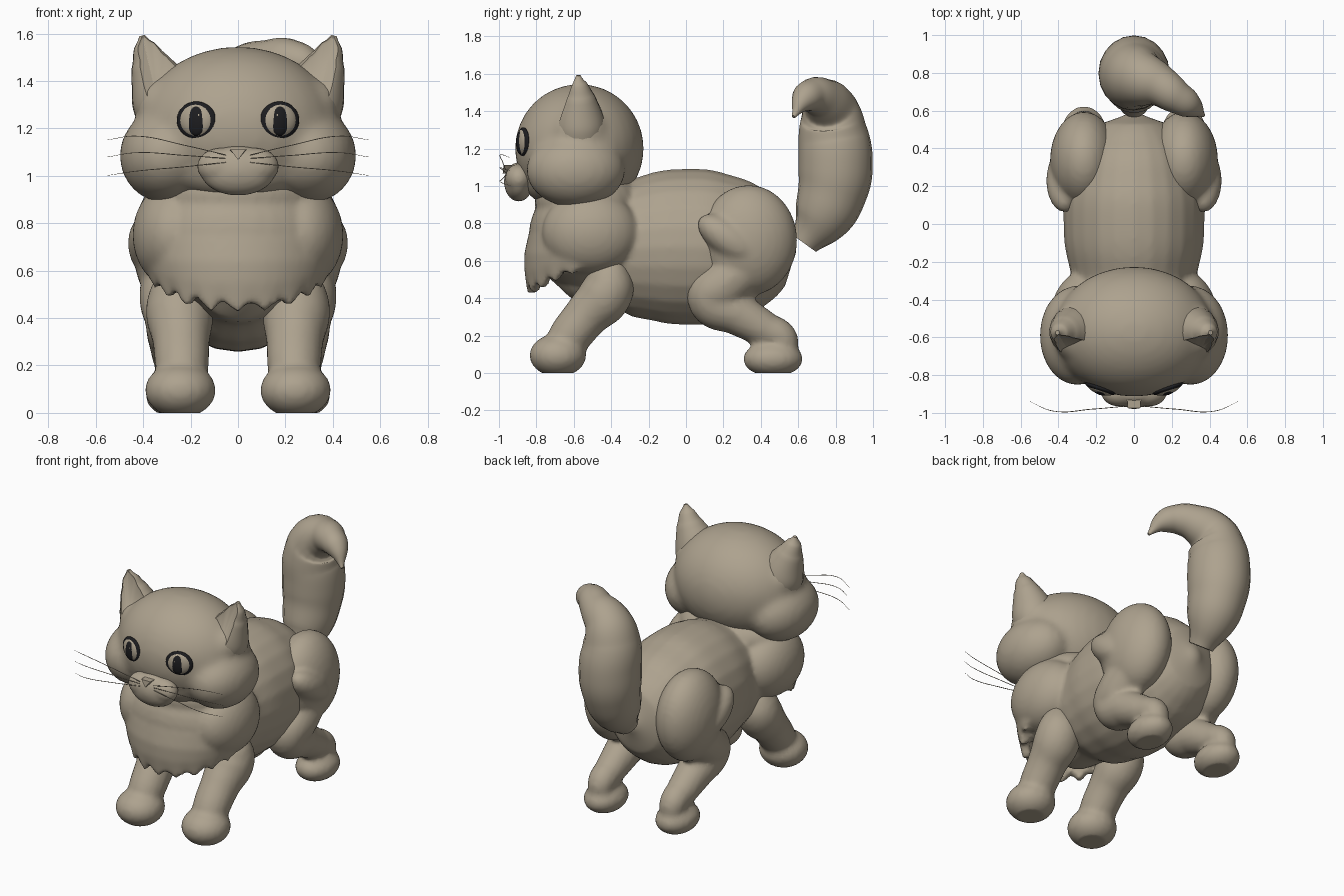
import bpy, bmesh, math
from mathutils import Vector, Euler
from mathutils.bvhtree import BVHTree

if "Cube" in bpy.data.objects:
    bpy.data.objects.remove(bpy.data.objects["Cube"])


def material(name, rgb):
    m = bpy.data.materials.new(name)
    m.diffuse_color = (*rgb, 1)
    m.use_nodes = True
    m.node_tree.nodes["Principled BSDF"].inputs["Base Color"].default_value = m.diffuse_color
    return m


FUR = material("taupe fur", (0.42, 0.362, 0.273))
DARK = material("dark eye", (0.012, 0.012, 0.014))


def finish(name, mesh, mat=FUR, mirror=False, angle=50):
    for p in mesh.polygons:
        p.use_smooth = True
    mesh.set_sharp_from_angle(angle=math.radians(angle))
    mesh.materials.clear()
    mesh.materials.append(mat)
    ob = bpy.data.objects.new(name, mesh)
    bpy.context.collection.objects.link(ob)
    if mirror:
        ob.modifiers.new("Mirror", 'MIRROR').use_mirror_merge = False
    return ob


def baked(ob):
    """Evaluated mesh of a temporary object, which is then removed."""
    dg = bpy.context.evaluated_depsgraph_get()
    mesh = bpy.data.meshes.new_from_object(ob.evaluated_get(dg))
    bpy.data.objects.remove(ob)
    return mesh


def ball(loc, radii, rot=(0, 0, 0)):
    bm = bmesh.new()
    bmesh.ops.create_uvsphere(bm, u_segments=32, v_segments=20, radius=1)
    e = Euler([math.radians(a) for a in rot])
    for v in bm.verts:
        p = Vector([c * r for c, r in zip(v.co, radii)])
        p.rotate(e)
        v.co = p + Vector(loc)
    mesh = bpy.data.meshes.new("ball")
    bm.to_mesh(mesh)
    bm.free()
    return mesh


def tube(points, widen=1.0, res=5):
    """Smooth tapering tube through (x, y, z, radius) points."""
    cu = bpy.data.curves.new("tube", 'CURVE')
    cu.dimensions = '3D'
    cu.bevel_depth = 1
    cu.bevel_resolution = res
    cu.resolution_u = 8
    cu.use_fill_caps = True
    sp = cu.splines.new('BEZIER')
    sp.radius_interpolation = 'CARDINAL'
    sp.bezier_points.add(len(points) - 1)
    for bp, (x, y, z, r) in zip(sp.bezier_points, points):
        bp.co = (x, y, z)
        bp.radius = r
        bp.handle_left_type = bp.handle_right_type = 'AUTO'
    ob = bpy.data.objects.new("tube", cu)
    bpy.context.collection.objects.link(ob)
    mesh = baked(ob)
    bm = bmesh.new()
    bm.from_mesh(mesh)
    bmesh.ops.remove_doubles(bm, verts=bm.verts, dist=1e-5)
    for v in bm.verts:
        v.co.x *= widen
    bm.to_mesh(mesh)
    bm.free()
    return mesh


def fuse(name, parts, voxel=0.022, smooth=5, mirror=False):
    """Blend overlapping closed parts into one soft skin resting on z = 0."""
    bm = bmesh.new()
    for p in parts:
        bm.from_mesh(p)
    mesh = bpy.data.meshes.new(name)
    bm.to_mesh(mesh)
    bm.free()
    ob = bpy.data.objects.new(name, mesh)
    bpy.context.collection.objects.link(ob)
    rm = ob.modifiers.new("Remesh", 'REMESH')
    rm.mode = 'VOXEL'
    rm.voxel_size = voxel
    sm = ob.modifiers.new("Smooth", 'SMOOTH')
    sm.factor, sm.iterations = 0.5, smooth
    mesh = baked(ob)
    for v in mesh.vertices:
        v.co.z = max(v.co.z, 0)
    return finish(name, mesh, mirror=mirror)


def both(loc, radii):
    return [ball((s * loc[0], loc[1], loc[2]), radii) for s in (-1, 1)]


# Jagged fur bib draped over the front of the chest
bm = bmesh.new()
COLS = 72
ROWS = [(.96, .29, .2), (.86, .36, .27), (.74, .405, .322), (.64, .405, .344),
        (.55, .39, .344), (0, .37, .328)]
grid = []
for k, (z, a, b) in enumerate(ROWS):
    row = []
    for i in range(COLS + 1):
        t = math.radians(-84 + 168 * i / COLS)
        rise = abs(math.sin(t)) ** 3
        zz = z + (.05 * rise if k == 4 else 0)
        if k == 5:
            tooth = abs(i % 8 - 4) / 4
            zz = .418 + (.06 + .015 * math.sin(i * .9)) * tooth * (1 - .7 * rise) + .12 * rise
        row.append(bm.verts.new((a * math.sin(t), -.52 - b * math.cos(t), zz)))
    grid.append(row)
for r0, r1 in zip(grid, grid[1:]):
    for i in range(COLS):
        bm.faces.new((r0[i], r1[i], r1[i + 1], r0[i + 1]))
mesh = bpy.data.meshes.new("bib")
bm.to_mesh(mesh)
bm.free()
bib = bpy.data.objects.new("bib", mesh)
bpy.context.collection.objects.link(bib)
so = bib.modifiers.new("Solidify", 'SOLIDIFY')
so.thickness, so.offset = .055, -1

# Torso: barrel body, chest, shoulders and bib in one skin
fuse("torso", [
    tube([(0, -.74, .55, .05), (0, -.65, .57, .19), (0, -.42, .65, .32), (0, -.2, .67, .39),
          (0, 0, .675, .417), (0, .2, .67, .397), (0, .4, .665, .325), (0, .53, .665, .2),
          (0, .59, .665, .03)], widen=.895, res=10),
    ball((0, -.53, .74), (.40, .31, .30)), ball((0, -.52, .92), (.36, .29, .17)), baked(bib)]
    + both((.265, -.51, .75), (.18, .26, .225)), voxel=.016, smooth=5)

# Head with full cheeks and raised ear roots
head = fuse("head", [ball((0, -.57, 1.2), (.425, .345, .345)),
                     ball((0, -.68, 1.03), (.29, .19, .14))]
            + both((.30, -.59, 1.085), (.20, .265, .2))
            + both((.32, -.57, 1.29), (.115, .155, .13)), smooth=8)
tree = BVHTree.FromPolygons([v.co for v in head.data.vertices],
                            [p.vertices for p in head.data.polygons])

# Ears: tapered cones cut flat in front with an inset hollow
bm = bmesh.new()
bm.from_mesh(tube([(.29, -.565, 1.24, .135), (.325, -.568, 1.36, .13),
                   (.372, -.57, 1.48, .082), (.395, -.575, 1.55, .045),
                   (.405, -.575, 1.592, .012)], res=7))
p1, p2, p3 = Vector((.395, -.592, 1.575)), Vector((.265, -.625, 1.44)), Vector((.335, -.665, 1.36))
n = (p2 - p1).cross(p3 - p1).normalized()
if n.y > 0:
    n = -n
cut = bmesh.ops.bisect_plane(bm, geom=bm.verts[:] + bm.edges[:] + bm.faces[:],
                             plane_co=p1, plane_no=n, clear_outer=True)
rim = [g for g in cut["geom_cut"] if isinstance(g, bmesh.types.BMEdge)]
caps = bmesh.ops.holes_fill(bm, edges=rim, sides=0)["faces"]
bmesh.ops.recalc_face_normals(bm, faces=bm.faces)
if caps:
    bmesh.ops.inset_region(bm, faces=caps, thickness=.01, depth=-.006)
mesh = bpy.data.meshes.new("ear")
bm.to_mesh(mesh)
bm.free()
finish("ears", mesh, mirror=True, angle=35)

# Eyes: dark rim, iris, oval pupil and glint set on the face
hit, normal, _, _ = tree.ray_cast(Vector((.178, -2, 1.235)), Vector((0, 1, 0)))
turn = 18
out = Vector((math.sin(math.radians(turn)), -math.cos(math.radians(turn)), 0))
for name, push, off, radii, mat in (
        ("eye_rims", -.008, (0, 0), (.087, .022, .079), DARK),
        ("irises", -.008, (0, 0), (.075, .032, .071), FUR),
        ("pupils", .008, (-.004, -.003), (.043, .020, .062), DARK),
        ("eye_glints", .016, (-.020, .020), (.008, .0150, .013), FUR)):
    c = hit + out * push + Vector((off[0], 0, off[1]))
    finish(name, ball(c, radii, (0, 0, turn)), mat, mirror=True)

# Muzzle, nose and whiskers
fuse("muzzle", [ball((0, -.895, 1.022), (.16, .078, .105))]
     + both((.075, -.895, 1.04), (.098, .072, .078)), voxel=.012, smooth=4)
bm = bmesh.new()
front = [bm.verts.new(p) for p in ((-.033, -.975, 1.112), (0, -.98, 1.068), (.033, -.975, 1.112))]
back = [bm.verts.new((v.co.x * 1.1, -.93, v.co.z)) for v in front]
bm.faces.new(front)
bm.faces.new(back[::-1])
for i in range(3):
    j = (i + 1) % 3
    bm.faces.new((front[i], back[i], back[j], front[j]))
bmesh.ops.recalc_face_normals(bm, faces=bm.faces)
mesh = bpy.data.meshes.new("nose")
bm.to_mesh(mesh)
bm.free()
finish("nose", mesh)
for i, (z0, z1, z2) in enumerate(((1.088, 1.168, 1.152), (1.074, 1.098, 1.08), (1.058, 1.02, 1.002))):
    finish(f"whiskers_{i + 1}", tube([
        (.05, -.965, z0, .002), (.22, -.98, (z0 + z1) / 2, .002),
        (.43, -.99, z1, .0017), (.55, -.94, z2, .0008)], res=1), mirror=True)

# Front legs with rounded paws
fuse("front_legs", [
    tube([(.27, -.40, .63, .05), (.26, -.405, .54, .11), (.248, -.425, .43, .142),
          (.24, -.53, .31, .122), (.238, -.64, .17, .11), (.24, -.68, .1, .08)], res=8),
    ball((.243, -.685, .095), (.15, .152, .115))], voxel=.018, smooth=4, mirror=True)

# Haunches with a thigh fold, lower hind legs and feet
fuse("hind_legs", [
    ball((.265, .335, .71), (.18, .26, .295)),
    ball((.365, .23, .715), (.1, .195, .095), (-35, 0, 0)),
    tube([(.28, .34, .58, .13), (.275, .2, .47, .14), (.265, .135, .40, .13),
          (.265, .27, .32, .117), (.265, .42, .235, .097), (.265, .515, .18, .085),
          (.265, .52, .1, .07)], res=8),
    ball((.265, .465, .075), (.125, .16, .095))], voxel=.018, smooth=4, mirror=True)

# Bushy upright tail with a curled tip
finish("tail", tube([
    (0, .63, .695, .08), (0, .72, .82, .152), (0, .785, .98, .187), (0, .80, 1.14, .198),
    (0, .785, 1.29, .184), (.04, .77, 1.40, .155), (.14, .735, 1.462, .116),
    (.235, .675, 1.485, .092), (.32, .625, 1.455, .065), (.388, .575, 1.37, .01)],
    widen=.95, res=8))
